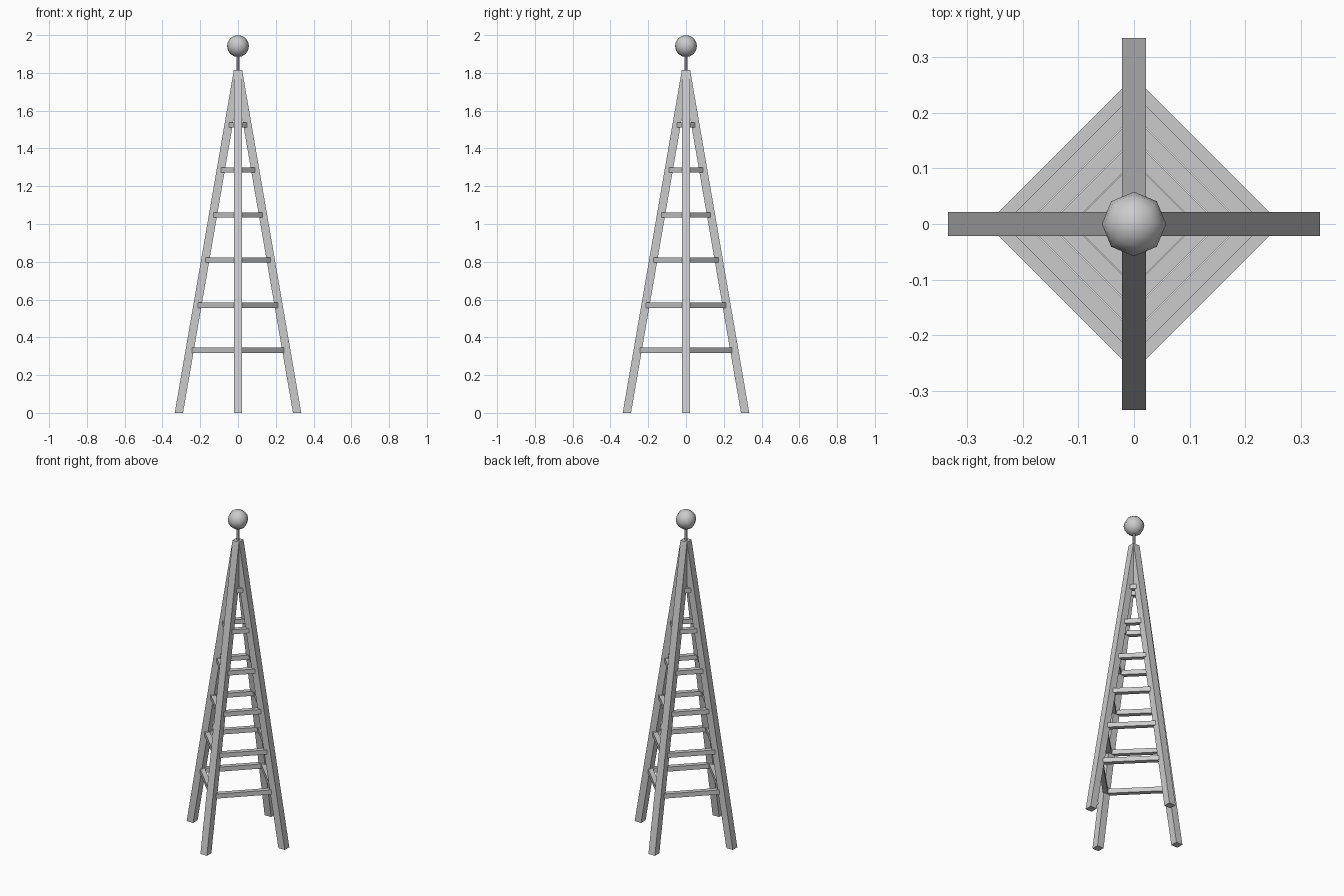
import bpy
import bmesh
from math import cos, sin, pi
from mathutils import Vector

if "Cube" in bpy.data.objects:
    bpy.data.objects.remove(bpy.data.objects["Cube"])

LEG_FOOT = 0.313    # foot distance from the axis
LEG_TOP = 1.815     # height where the legs meet
LEG_HALF = 0.022
RUNG = 0.028        # square rung thickness


def add_object(name, bm):
    bmesh.ops.recalc_face_normals(bm, faces=bm.faces)
    mesh = bpy.data.meshes.new(name)
    bm.to_mesh(mesh)
    bm.free()
    obj = bpy.data.objects.new(name, mesh)
    bpy.context.collection.objects.link(obj)
    return obj


def direction(i):
    return Vector((round(cos(i * pi / 2)), round(sin(i * pi / 2)), 0))


# Four leaning legs with level feet and tops
for i in range(4):
    bm = bmesh.new()
    bmesh.ops.create_cube(bm, size=1)
    for v in bm.verts:
        upper = v.co.z > 0
        v.co = Vector((v.co.x * 2 * LEG_HALF, v.co.y * 2 * LEG_HALF, LEG_TOP if upper else 0))
        if not upper:
            v.co += direction(i) * LEG_FOOT
    add_object(f"leg_{i + 1}", bm)

# Square rungs joining neighbouring legs at six levels
for level in range(6):
    z = 0.332 + 0.2385 * level
    reach = LEG_FOOT * (1 - z / LEG_TOP)
    if level == 0:
        reach -= 0.010
    for i in range(4):
        a, b = direction(i) * reach, direction(i + 1) * reach
        along = (b - a).normalized()
        out = (a + b).normalized()
        bm = bmesh.new()
        bmesh.ops.create_cube(bm, size=1)
        for v in bm.verts:
            x, y, h = v.co
            v.co = (a + b) / 2 + along * x * (b - a).length + out * y * RUNG
            v.co.z = z + h * RUNG
        add_object(f"rung_{level + 1}_{i + 1}", bm)

# Thin finial rod
bpy.ops.mesh.primitive_cylinder_add(vertices=8, radius=0.009, depth=0.13, location=(0, 0, 1.86))
bpy.context.object.name = "finial_rod"
bpy.ops.object.shade_smooth_by_angle()

# Finial ball, smooth, low segment count
bpy.ops.mesh.primitive_uv_sphere_add(segments=8, ring_count=8, radius=0.058, location=(0, 0, 1.942))
bpy.context.object.name = "finial_ball"
bpy.ops.object.shade_smooth()
